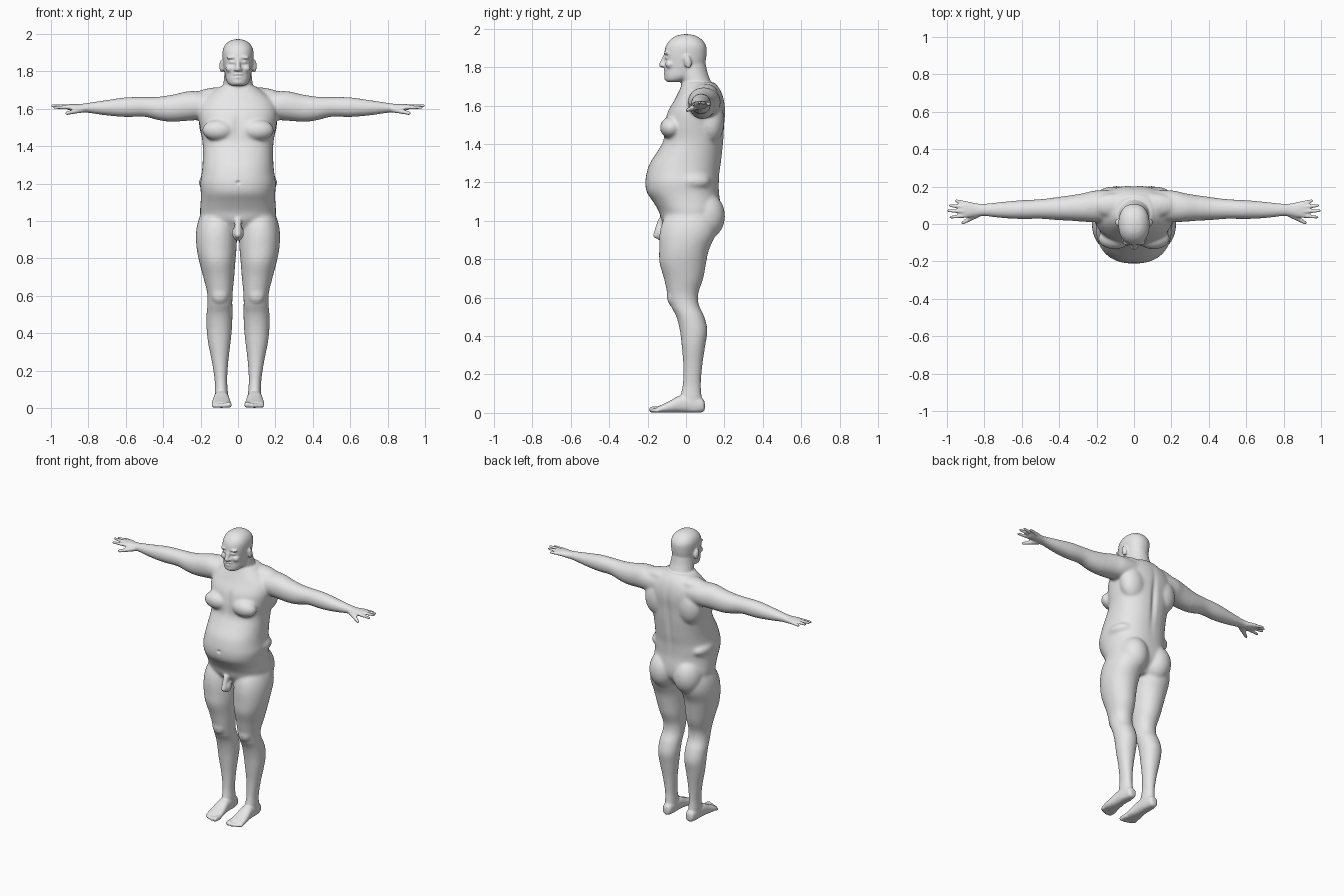
import bpy, bmesh, math
from mathutils import Matrix, Vector

bm = bmesh.new()


def spline(rows, steps=5):
    """Catmull-Rom interpolation through section rows."""
    out = []
    for i in range(len(rows) - 1):
        a, b = rows[max(i - 1, 0)], rows[i]
        c, d = rows[i + 1], rows[min(i + 2, len(rows) - 1)]
        for s in range(steps):
            t = s / steps
            out.append([0.5 * (2 * q + (r - p) * t + (2 * p - 5 * q + 4 * r - s4) * t * t
                               + (3 * q - p - 3 * r + s4) * t ** 3)
                        for p, q, r, s4 in zip(a, b, c, d)])
    out.append(list(rows[-1]))
    return out


def loft(axis, rows, power=2.2, n=40):
    """Closed skin through rounded sections (t, a_min, a_max, b_min, b_max) along an axis."""
    ia, ib = [k for k in range(3) if k != axis]
    rings = []
    for t, a0, a1, b0, b1 in spline(rows):
        ring = []
        for k in range(n):
            g = 2 * math.pi * k / n
            c, s = math.cos(g), math.sin(g)
            co = [0, 0, 0]
            co[axis] = t
            co[ia] = (a0 + a1) / 2 + (a1 - a0) / 2 * math.copysign(abs(c) ** (2 / power), c)
            co[ib] = (b0 + b1) / 2 + (b1 - b0) / 2 * math.copysign(abs(s) ** (2 / power), s)
            ring.append(bm.verts.new(co))
        rings.append(ring)
    for r0, r1 in zip(rings, rings[1:]):
        for k in range(n):
            j = (k + 1) % n
            bm.faces.new((r0[k], r0[j], r1[j], r1[k]))
    bm.faces.new(rings[0][::-1])
    bm.faces.new(rings[-1])


def ball(center, radii, tilt=0.0):
    m = Matrix.Translation(center) @ Matrix.Rotation(tilt, 4, 'X') @ Matrix.Diagonal((*radii, 1))
    bmesh.ops.create_icosphere(bm, subdivisions=3, radius=1, matrix=m)


def finger(p, q, r0, r1, n=12):
    p, q = Vector(p), Vector(q)
    for i in range(n + 1):
        r = r0 + (r1 - r0) * i / n
        ball(p.lerp(q, i / n), (r, r, r))


# ---- one side: arm and hand (sections along x: y range, z range)
loft(0, [(.05, .02, .18, 1.55, 1.69), (.20, .01, .18, 1.54, 1.693), (.27, .012, .165, 1.535, 1.693),
         (.35, .018, .152, 1.53, 1.675), (.42, .022, .142, 1.538, 1.664), (.50, .028, .132, 1.557, 1.662),
         (.60, .027, .127, 1.556, 1.66), (.70, .032, .118, 1.564, 1.646), (.80, .043, .108, 1.578, 1.631),
         (.845, .04, .111, 1.581, 1.625), (.885, .034, .12, 1.588, 1.625), (.915, .038, .12, 1.596, 1.623)], 2.1)
for p, q in (((.895, .046, 1.607), (.980, .036, 1.607)), ((.895, .068, 1.612), (.992, .070, 1.616)),
             ((.895, .089, 1.611), (.982, .099, 1.614)), ((.89, .109, 1.606), (.950, .124, 1.606))):
    finger(p, q, .0125, .009)
finger((.83, .055, 1.597), (.915, .006, 1.575), .018, .010)

# ---- one side: leg (sections along z: x range, y range)
loft(2, [(1.08, .03, .18, -.07, .13), (1.0, .01, .213, -.12, .16), (.93, .005, .225, -.138, .155),
         (.85, .008, .221, -.14, .12), (.78, .014, .207, -.138, .105), (.70, .02, .186, -.115, .09),
         (.62, .028, .166, -.097, .064), (.56, .030, .163, -.08, .068), (.50, .03, .168, -.05, .095),
         (.43, .032, .168, -.032, .111), (.35, .04, .160, -.022, .10), (.25, .052, .14, -.014, .085),
         (.15, .058, .125, -.016, .077), (.08, .054, .124, -.03, .082), (.03, .055, .122, -.03, .09),
         (.008, .06, .118, -.025, .085)], 2.1)
ball((.098, -.072, .605), (.045, .028, .05))

# ---- one side: foot and toes (sections along y: x range, z range)
loft(1, [(.098, .072, .104, .015, .055), (.085, .058, .118, .003, .075), (.04, .052, .124, .001, .09),
         (-.03, .048, .13, .002, .09), (-.08, .041, .137, .001, .065), (-.12, .037, .141, .001, .045),
         (-.15, .04, .137, .003, .033)], 2.4)
for x, y, r in ((.05, -.176, .017), (.075, -.178, .013), (.096, -.171, .012), (.114, -.163, .0115), (.13, -.152, .011)):
    finger((x, -.135, .017), (x, y, r), r, r, 6)

# ---- one side: breast, buttock, shoulder slope, flank
ball((.105, -.078, 1.485), (.088, .058, .058))
ball((.092, .10, 1.025), (.096, .104, .125))
ball((.10, .10, 1.672), (.13, .065, .042))
ball((.145, .03, 1.205), (.065, .10, .05))
ball((.12, .13, 1.52), (.09, .07, .12))

# ---- one side: ear, brow, eye, cheek, nostril
ball((.087, .008, 1.828), (.013, .021, .036), .2)
ball((.034, -.100, 1.873), (.028, .016, .009))
ball((.032, -.096, 1.849), (.015, .014, .011))
ball((.042, -.083, 1.815), (.025, .025, .022))
ball((.013, -.118, 1.808), (.010, .013, .009))

# mirror everything so far to the other side
geom = bm.verts[:] + bm.edges[:] + bm.faces[:]
dup = bmesh.ops.duplicate(bm, geom=geom)['geom']
for v in dup:
    if isinstance(v, bmesh.types.BMVert):
        v.co.x = -v.co.x

# ---- torso (sections along z: x range, y range)
torso = [(.93, .12, -.08, .10), (1.0, .19, -.125, .165), (1.05, .203, -.142, .18), (1.10, .20, -.172, .178),
         (1.15, .199, -.205, .172), (1.20, .203, -.212, .172), (1.25, .195, -.205, .175), (1.30, .19, -.188, .183),
         (1.36, .188, -.15, .19), (1.42, .19, -.118, .196), (1.50, .203, -.112, .20), (1.57, .212, -.095, .205),
         (1.63, .20, -.06, .198), (1.68, .15, -.035, .18), (1.72, .095, -.018, .15)]
loft(2, [(z, -w, w, f, b) for z, w, f, b in torso], 2.3)

# ---- neck and head
neck = [(1.62, .10, -.03, .16), (1.68, .09, -.025, .15), (1.72, .081, -.025, .132),
        (1.77, .074, -.04, .113), (1.83, .068, -.045, .10)]
loft(2, [(z, -w, w, f, b) for z, w, f, b in neck], 2.0)
head = [(1.722, .03, -.095, -.04), (1.732, .05, -.107, .0), (1.755, .064, -.111, .05), (1.785, .070, -.111, .085),
        (1.82, .076, -.112, .10), (1.87, .082, -.113, .107), (1.91, .082, -.105, .105), (1.94, .07, -.085, .086),
        (1.96, .048, -.058, .058), (1.968, .028, -.035, .035), (1.972, .008, -.01, .01)]
loft(2, [(z, -w, w, f, b) for z, w, f, b in head], 2.25)

# ---- nose, lips, chin
finger((0, -.108, 1.865), (0, -.127, 1.812), .009, .014)
ball((0, -.109, 1.784), (.026, .010, .006))
ball((0, -.107, 1.768), (.022, .010, .006))
ball((0, -.098, 1.742), (.026, .016, .014))

# ---- groin
finger((0, -.128, 1.0), (0, -.155, .925), .019, .017)
ball((0, -.125, .935), (.032, .032, .042))

bmesh.ops.recalc_face_normals(bm, faces=bm.faces[:])
raw = bpy.data.meshes.new("body_parts")
bm.to_mesh(raw)
bm.free()

# ---- fuse all parts into one continuous skin
body = bpy.data.objects.new("body", raw)
bpy.context.collection.objects.link(body)
mod = body.modifiers.new("fuse", 'REMESH')
mod.mode = 'VOXEL'
mod.voxel_size = .0055
dg = bpy.context.evaluated_depsgraph_get()
skin = bpy.data.meshes.new_from_object(body.evaluated_get(dg))
body.modifiers.clear()
body.data = skin
bpy.data.meshes.remove(raw)

bm = bmesh.new()
bm.from_mesh(skin)


def relax(verts, times):
    for _ in range(times):
        bmesh.ops.smooth_vert(bm, verts=verts, factor=.5, use_axis_x=True, use_axis_y=True, use_axis_z=True)


def in_core(c):
    groin = abs(c.x) < .05 and c.y < -.09 and .86 < c.z < 1.04
    return abs(c.x) < .36 and .55 < c.z < 1.71 and not groin


# soft blends on the trunk, light smoothing elsewhere
relax([v for v in bm.verts if in_core(v.co)], 16)
relax(bm.verts[:], 3)

# ---- hollows: (centre, radii, push along y)
hollows = [((0, -.21, 1.205), (.009, .05, .007), .014),    # navel
           ((0, .20, 1.42), (.018, .06, .16), -.012),      # spine
           ((0, -.12, 1.52), (.02, .05, .08), .008),       # breastbone
           ((0, -.11, 1.776), (.024, .03, .004), .006)]    # mouth
for sx in (-1, 1):
    hollows += [((sx * .032, -.105, 1.861), (.018, .03, .006), .007),   # upper eyelid
                ((sx * .030, -.105, 1.836), (.018, .03, .007), .006),   # under eye
                ((sx * .090, -.01, 1.83), (.008, .012, .018), .004)]    # ear
for v in bm.verts:
    x, y, z = v.co
    for (cx, cy, cz), (rx, ry, rz), push in hollows:
        d = ((x - cx) / rx) ** 2 + ((y - cy) / ry) ** 2 + ((z - cz) / rz) ** 2
        if d < 6:
            v.co.y += push * math.exp(-d)
relax(bm.verts[:], 1)
for v in bm.verts:
    v.co.z = max(v.co.z, 0)
bm.to_mesh(skin)
bm.free()

skin.name = "body"
skin.shade_smooth()
mat = bpy.data.materials.new("light grey")
mat.diffuse_color = (.8, .8, .8, 1)
skin.materials.clear()
skin.materials.append(mat)
